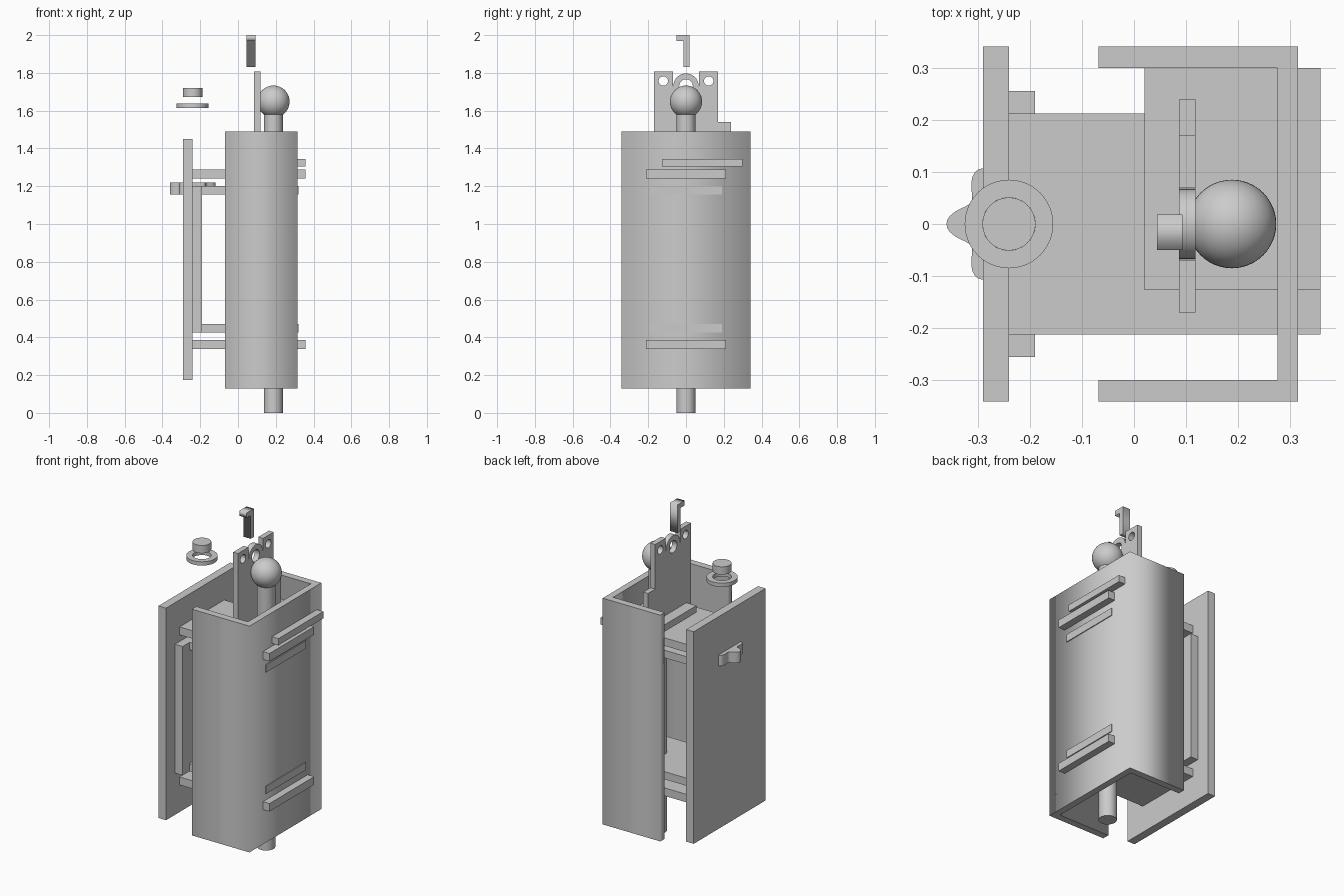
import bpy
import bmesh
from math import sin, cos, pi, radians
from mathutils import Matrix

if "Cube" in bpy.data.objects:
    bpy.data.objects.remove(bpy.data.objects["Cube"])


def add_mesh(name, mesh):
    obj = bpy.data.objects.new(name, mesh)
    bpy.context.collection.objects.link(obj)
    return obj


def smooth(obj):
    bpy.ops.object.select_all(action='DESELECT')
    obj.select_set(True)
    bpy.context.view_layer.objects.active = obj
    bpy.ops.object.shade_smooth_by_angle(angle=radians(35))


def box(name, x0, x1, y0, y1, z0, z1):
    bm = bmesh.new()
    m = Matrix.Translation(((x0 + x1) / 2, (y0 + y1) / 2, (z0 + z1) / 2))
    m = m @ Matrix.Diagonal((x1 - x0, y1 - y0, z1 - z0, 1))
    bmesh.ops.create_cube(bm, size=1, matrix=m)
    mesh = bpy.data.meshes.new(name)
    bm.to_mesh(mesh)
    bm.free()
    return add_mesh(name, mesh)


def circle(cx, cy, r, n=32):
    return [(cx + r * cos(2 * pi * i / n), cy + r * sin(2 * pi * i / n)) for i in range(n)]


def extrude(name, loops, lo, hi, axis='Z', round_edges=False):
    """Extrude an outline (first loop) with holes (other loops) along an axis."""
    curve = bpy.data.curves.new(name + "_profile", 'CURVE')
    curve.dimensions = '2D'
    curve.fill_mode = 'BOTH'
    curve.extrude = (hi - lo) / 2
    for pts in loops:
        s = curve.splines.new('POLY')
        s.points.add(len(pts) - 1)
        for p, (a, b) in zip(s.points, pts):
            p.co = (a, b, 0, 1)
        s.use_cyclic_u = True
    tmp = bpy.data.objects.new(name + "_tmp", curve)
    mesh = bpy.data.meshes.new_from_object(tmp)
    bpy.data.objects.remove(tmp)
    bpy.data.curves.remove(curve)
    mesh.name = name
    mid = (lo + hi) / 2
    if axis == 'X':   # profile lies in the YZ plane
        m = Matrix(((0, 0, 1, mid), (1, 0, 0, 0), (0, 1, 0, 0), (0, 0, 0, 1)))
    else:
        m = Matrix.Translation((0, 0, mid))
    mesh.transform(m)
    bm = bmesh.new()
    bm.from_mesh(mesh)
    bmesh.ops.remove_doubles(bm, verts=bm.verts, dist=1e-5)
    bmesh.ops.recalc_face_normals(bm, faces=bm.faces)
    bm.to_mesh(mesh)
    bm.free()
    obj = add_mesh(name, mesh)
    if round_edges:
        smooth(obj)
    return obj


# U-shaped housing, open towards -x
extrude("housing", [[(-0.068, -0.341), (0.315, -0.341), (0.315, 0.341), (-0.068, 0.341),
                     (-0.068, 0.299), (0.275, 0.299), (0.275, -0.299), (-0.068, -0.299)]],
        0.13, 1.49)

# Cover and the inner plate behind it
box("cover_plate", -0.29, -0.24, -0.341, 0.341, 0.175, 1.45)
box("inner_plate", -0.24, -0.19, -0.255, 0.255, 0.425, 1.2)

# Shelves whose ends poke through the housing wall
for label, outer, inner in (("upper", 1.24, 1.155), ("lower", 0.338, 0.425)):
    box(label + "_outer_shelf", -0.24, 0.358, -0.212, 0.212, outer, outer + 0.048)
    box(label + "_inner_shelf", -0.19, 0.32, -0.19, 0.19, inner, inner + 0.046)
box("top_shelf", 0.02, 0.358, -0.127, 0.299, 1.304, 1.345)

# Rod with ball handle
extrude("rod", [circle(0.187, 0, 0.05)], 0, 1.6, round_edges=True)
bm = bmesh.new()
bmesh.ops.create_uvsphere(bm, u_segments=48, v_segments=24, radius=0.085,
                          matrix=Matrix.Translation((0.188, 0, 1.648)))
ball_mesh = bpy.data.meshes.new("ball_handle")
bm.to_mesh(ball_mesh)
bm.free()
smooth(add_mesh("ball_handle", ball_mesh))

# Bracket with two drilled ears and a central eye
eye = [(0.067 * cos(pi * i / 20), 1.73 + 0.067 * sin(pi * i / 20)) for i in range(21)]
outline = [(-0.17, 1.288), (0.239, 1.288), (0.239, 1.54), (0.17, 1.54), (0.17, 1.808),
           (0.07, 1.808), (0.07, 1.73)] + eye + [(-0.07, 1.73), (-0.07, 1.808), (-0.17, 1.808)]
extrude("bracket", [outline, circle(-0.12, 1.757, 0.025, 24), circle(0.12, 1.757, 0.025, 24),
                    circle(0, 1.73, 0.036)], 0.086, 0.118, 'X', True)

# Small hook above the bracket
extrude("hook", [[(0.018, 1.83), (0.018, 2.0), (-0.05, 2.0), (-0.05, 1.97),
                  (-0.012, 1.97), (-0.012, 1.83)]], 0.044, 0.093, 'X')

# Button and the ring under it
extrude("button", [circle(-0.24, 0, 0.051)], 1.673, 1.72, round_edges=True)
extrude("button_ring", [circle(-0.24, 0, 0.085, 48), circle(-0.24, 0, 0.051, 48)],
        1.615, 1.638, round_edges=True)

# Six-lobed thumb wheel poking through the cover
lobes = []
for i in range(96):
    t = 2 * pi * i / 96
    r = 0.102 + 0.018 * cos(6 * t)
    lobes.append((-0.24 + r * cos(t), r * sin(t)))
extrude("thumb_wheel", [lobes], 1.155, 1.22, round_edges=True)
